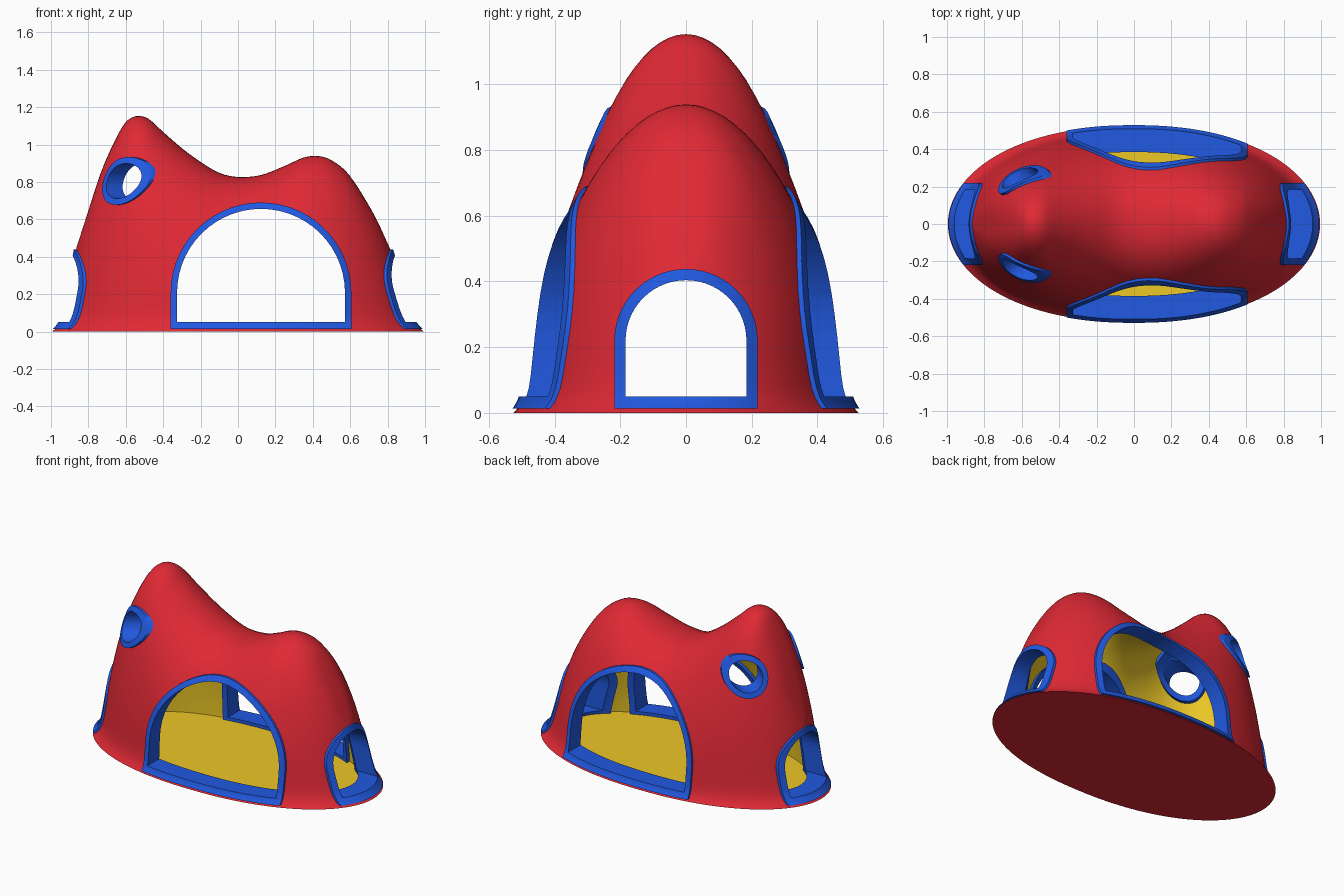
import bpy, bmesh, math
from mathutils import Vector, Matrix

if "Cube" in bpy.data.objects:
    bpy.data.objects.remove(bpy.data.objects["Cube"])


def material(name, rgb):
    m = bpy.data.materials.new(name)
    m.diffuse_color = (*rgb, 1)
    m.use_nodes = True
    m.node_tree.nodes["Principled BSDF"].inputs["Base Color"].default_value = m.diffuse_color
    return m


RED = material("red", (0.74, 0.022, 0.035))
YELLOW = material("yellow", (0.85, 0.58, 0.02))
BLUE = material("blue", (0.015, 0.1, 0.75))

# ridge height along the length, s = -1 (left end) to 1 (right end)
RIDGE = [(-1, .45), (-.967, .63), (-.927, .83), (-.875, .985), (-.81, 1.11), (-.75, 1.148),
         (-.68, 1.15), (-.62, 1.127), (-.54, 1.075), (-.308, .935), (-.088, .838), (.141, .832),
         (.36, .885), (.515, .93), (.635, .938), (.733, .915), (.848, .83), (.953, .62), (1, .43)]


def ridge(s):
    n = len(RIDGE)

    def slope(i):
        a, b = RIDGE[max(i - 1, 0)], RIDGE[min(i + 1, n - 1)]
        return (b[1] - a[1]) / (b[0] - a[0])
    i = max(k for k in range(n - 1) if RIDGE[k][0] <= s + 1e-9)
    (x0, y0), (x1, y1) = RIDGE[i], RIDGE[i + 1]
    d = x1 - x0
    u = (s - x0) / d
    return ((2*u**3 - 3*u*u + 1) * y0 + (u**3 - 2*u*u + u) * d * slope(i)
            + (3*u*u - 2*u**3) * y1 + (u**3 - u*u) * d * slope(i + 1))


def surface(s, t, z0, foot):
    """Point on the tent: s runs along it, t from the ground to the ridge."""
    h = ridge(s)
    z = z0 + (h - z0) * t
    r = max(0, z) / h
    flare = foot * math.exp(-max(0, z) / .04)
    x = s * (.94 - (.17 if s < 0 else .28) * z + .055 * flare)
    q = (.52 - .08 * math.exp(-((s - .1) / .35) ** 2)) * (1 - .6 * s ** 8)
    w = max(0, 1 - abs(s) ** (2.2 + .6 * r)) ** .5
    y = .525 * w * (.92 + .08 * flare) * max(0, 1 - r * r) ** q
    return x, y, z


def make_object(name, bm, mat):
    me = bpy.data.meshes.new(name)
    bm.to_mesh(me)
    bm.free()
    me.materials.append(mat)
    ob = bpy.data.objects.new(name, me)
    bpy.context.collection.objects.link(ob)
    return ob


def blob(name, offset, z0, mat, foot=1):
    """Closed tent-shaped solid, grown or shrunk by about offset; foot = flared base."""
    bm = bmesh.new()
    ts = [0, .02, .045, .08, .12] + [math.sin(math.radians(a)) for a in range(10, 91, 4)]
    ns = 72
    rows = []
    for i in range(ns + 1):
        s = -math.cos(math.pi * i / ns)
        half = [surface(s, t, z0, foot) for t in ts]
        pts = [(x, -y, z) for x, y, z in half] + [(x, y, z) for x, y, z in half[-2::-1]]
        rows.append([bm.verts.new(p) for p in pts])
    for a, b in zip(rows, rows[1:]):
        for j in range(len(a) - 1):
            bm.faces.new((a[j], b[j], b[j + 1], a[j + 1]))
    bmesh.ops.remove_doubles(bm, verts=bm.verts, dist=1e-5)
    bmesh.ops.scale(bm, vec=(1 + offset / .87, 1 + offset / .42, 1 + offset), verts=bm.verts)
    bmesh.ops.holes_fill(bm, edges=[e for e in bm.edges if e.is_boundary], sides=0)
    bmesh.ops.recalc_face_normals(bm, faces=bm.faces)
    return make_object(name, bm, mat)


def prism(outline, matrix, mat, length):
    """Extrude a 2D outline along local z, then place it."""
    bm = bmesh.new()
    a, b = ([bm.verts.new((u, v, l)) for u, v in outline] for l in length)
    bm.faces.new(a)
    bm.faces.new(b)
    n = len(a)
    for i in range(n):
        bm.faces.new((a[i], a[(i + 1) % n], b[(i + 1) % n], b[i]))
    bmesh.ops.transform(bm, matrix=matrix, verts=bm.verts)
    bmesh.ops.recalc_face_normals(bm, faces=bm.faces)
    ob = make_object("cutter", bm, mat)
    ob.hide_render = True
    return ob


def boolean(ob, tool, op):
    m = ob.modifiers.new("cut", 'BOOLEAN')
    m.object, m.operation, m.solver = tool, op, 'EXACT'
    m.material_mode = 'TRANSFER'
    bpy.context.view_layer.objects.active = ob
    bpy.ops.object.modifier_apply(modifier=m.name)
    bpy.data.objects.remove(tool)


def arch(centre, half, spring, bottom, inset):
    r = half - inset
    pts = [(centre - r, bottom), (centre + r, bottom)]
    return pts + [(centre + r * math.cos(math.pi * i / 28), spring + r * math.sin(math.pi * i / 28))
                  for i in range(29)]


def circle(r):
    return [(r * math.cos(math.tau * i / 40), r * math.sin(math.tau * i / 40)) for i in range(40)]


def frame_axes(right, up, origin=(0, 0, 0)):
    right, up = Vector(right), Vector(up)
    m = Matrix((right, up, right.cross(up))).transposed().to_4x4()
    m.translation = Vector(origin)
    return m


# openings: name, outline for a given inset and bottom, placement, extrusion range
UP = (0, 0, 1)
openings = [
    ("side_window_frames", lambda i, b: arch(.123, .483, .207, b, i), frame_axes((1, 0, 0), UP), (-2, 2)),
    ("end_door_frames", lambda i, b: arch(0, .218, .22, b, i), frame_axes((0, 1, 0), UP), (-2, 2)),
]
for side, name in ((-1, "front_porthole_frame"), (1, "back_porthole_frame")):
    a = math.radians(142)
    axis = Vector((math.cos(a), side * math.sin(a), 0))
    openings.append((name, lambda i, b: circle(.128 - i),
                     frame_axes(Vector(UP).cross(axis), UP, (-.6, side * .235, .805)), (-.27, .4)))

# hollow tent shell with a floor
shell = blob("tent_shell", 0, 0, RED)
boolean(shell, blob("cavity", -.06, .03, YELLOW, 0), 'DIFFERENCE')
parts = [shell]

for name, outline, place, length in openings:
    boolean(shell, prism(outline(.015, .032), place, YELLOW, length), 'DIFFERENCE')
    # raised frame that follows the curved wall: trimmed outside and inside, then opened
    trim = blob(name, .012, 0, BLUE)
    boolean(trim, blob("inside", -.085, -.06, BLUE, 0), 'DIFFERENCE')
    boolean(trim, prism(outline(0, .013), place, BLUE, length), 'INTERSECT')
    boolean(trim, prism(outline(.034, .05), place, BLUE, [1.1 * l for l in length]), 'DIFFERENCE')
    parts.append(trim)

for ob in parts:
    bpy.ops.object.select_all(action='DESELECT')
    ob.select_set(True)
    bpy.context.view_layer.objects.active = ob
    bpy.ops.object.shade_smooth_by_angle(angle=math.radians(35))
